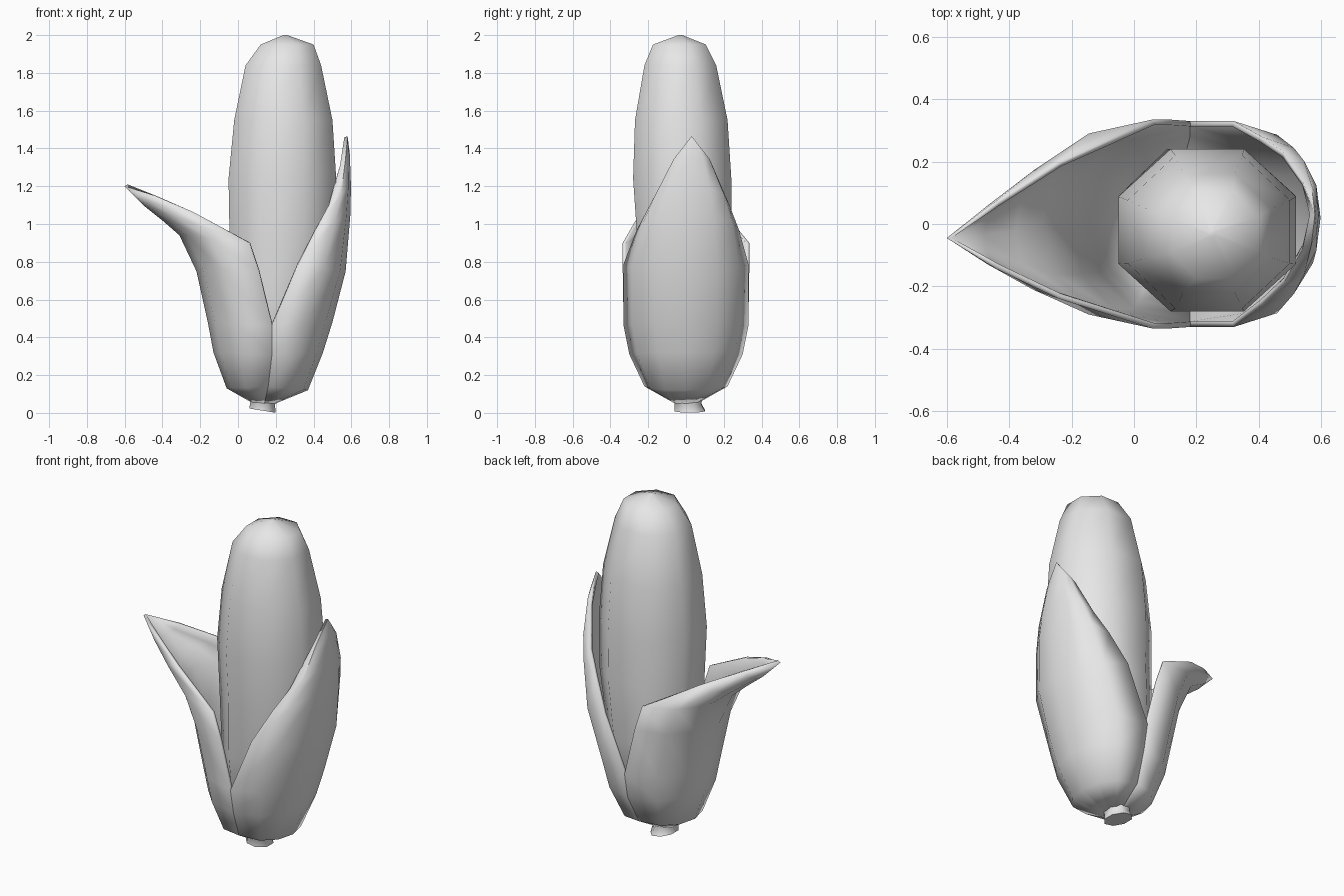
import bpy, bmesh, math
from mathutils import Vector

cube = bpy.data.objects.get("Cube")
if cube:
    bpy.data.objects.remove(cube, do_unlink=True)

grey = bpy.data.materials.new("plain_grey")
grey.use_nodes = True
grey.diffuse_color = (0.8, 0.8, 0.8, 1)
bsdf = next(n for n in grey.node_tree.nodes if n.type == 'BSDF_PRINCIPLED')
bsdf.inputs["Base Color"].default_value = grey.diffuse_color


def loft(name, rows, closed, outward=None, thickness=0):
    """Skin rows of points; closed rows form tubes with capped ends."""
    bm = bmesh.new()
    rings = [[bm.verts.new(p) for p in row] for row in rows]
    n = len(rings[0])
    for a, b in zip(rings, rings[1:]):
        for i in range(n if closed else n - 1):
            j = (i + 1) % n
            bm.faces.new((a[i], a[j], b[j], b[i]))
    if closed:
        bm.faces.new(rings[0])
        bm.faces.new(rings[-1])
    bmesh.ops.remove_doubles(bm, verts=bm.verts, dist=0.0005)
    bmesh.ops.recalc_face_normals(bm, faces=bm.faces)
    if outward and sum(f.normal.x * f.calc_area() for f in bm.faces) * outward < 0:
        bmesh.ops.reverse_faces(bm, faces=bm.faces)
    mesh = bpy.data.meshes.new(name)
    bm.to_mesh(mesh)
    bm.free()
    mesh.materials.append(grey)
    obj = bpy.data.objects.new(name, mesh)
    bpy.context.collection.objects.link(obj)
    bpy.ops.object.select_all(action='DESELECT')
    obj.select_set(True)
    bpy.context.view_layer.objects.active = obj
    bpy.ops.object.shade_smooth_by_angle(angle=math.radians(60))
    if thickness:
        mod = obj.modifiers.new("thickness", 'SOLIDIFY')
        mod.thickness = thickness
        mod.offset = -1
    return obj


def ring(cx, cy, z, rx, ry, sides=8, tilt=0):
    """Flat-sided ring whose extents are rx and ry, optionally sloped along x."""
    k = 1 / math.cos(math.pi / sides)
    pts = []
    for i in range(sides):
        t = (i + 0.5) * math.tau / sides
        dx = rx * k * math.cos(t)
        pts.append((cx + dx, cy + ry * k * math.sin(t), z + tilt * dx))
    return pts


def leaf(name, side, rows, steps=6):
    """Half-wrapped husk leaf: each row bows from edge to spine to edge."""
    points = []
    for sx, sz, ex, ez, half, cy in rows:
        spine, edge = Vector((sx, cy, sz)), Vector((ex, cy, ez))
        row = []
        for i in range(steps + 1):
            t = math.pi * (i / steps - 0.5)
            c = max(math.cos(t), 0) ** 0.85
            row.append(edge.lerp(spine, c) + Vector((0, half * math.sin(t), 0)))
        points.append(row)
    return loft(name, points, False, side, 0.018)


# Cob: centre x, centre y, height, half width, half depth
loft("cob", [ring(*r) for r in (
    (0.15, 0.01, 0.1, 0.06, 0.06), (0.18, 0, 0.3, 0.19, 0.19),
    (0.21, 0, 0.6, 0.25, 0.24), (0.235, -0.01, 0.95, 0.28, 0.25),
    (0.235, -0.02, 1.24, 0.285, 0.26), (0.24, -0.025, 1.55, 0.26, 0.245),
    (0.24, -0.03, 1.84, 0.2, 0.19), (0.26, -0.035, 1.95, 0.14, 0.14),
    (0.25, -0.03, 2.0, 0.01, 0.01))], True)

# Base of the husk, shared by both leaves: edge x, edge z, half depth
base = ((0.14, 0.05, 0.06), (0.16, 0.14, 0.22), (0.18, 0.31, 0.3), (0.18, 0.46, 0.33))


def husk(spines, upper):
    low = [(sx, sz, *b, 0) for (sx, sz), b in zip(spines, base)]
    return low + upper


# Upright leaf on the left: spine x, spine z, edge x, edge z, half depth, centre y
leaf("left_husk_leaf", 1, husk(
    [(0.2, 0.05), (0.37, 0.12), (0.45, 0.32), (0.5, 0.48)],
    [(0.57, 0.75, 0.32, 0.79, 0.33, 0), (0.595, 1.05, 0.41, 0.97, 0.27, 0.01),
     (0.598, 1.2, 0.48, 1.1, 0.21, 0.02), (0.592, 1.37, 0.54, 1.31, 0.11, 0.03),
     (0.58, 1.465, 0.58, 1.465, 0, 0.03)]))

# Peeled leaf on the right, bent outward
leaf("right_husk_leaf", -1, husk(
    [(0.08, 0.05), (-0.06, 0.13), (-0.13, 0.32), (-0.16, 0.48)],
    [(-0.22, 0.75, 0.11, 0.75, 0.335, 0), (-0.31, 0.94, 0.06, 0.9, 0.335, 0),
     (-0.39, 1.01, -0.24, 1.065, 0.22, -0.02), (-0.49, 1.09, -0.44, 1.15, 0.11, -0.035),
     (-0.6, 1.2, -0.6, 1.2, 0, -0.045)]))

# Cut stalk at the bottom
loft("stalk", [ring(0.13, 0.02, 0.012, 0.07, 0.08, 8, -0.16),
               ring(0.13, 0.01, 0.05, 0.065, 0.07, 8, -0.1),
               ring(0.14, 0, 0.13, 0.1, 0.1)], True)
